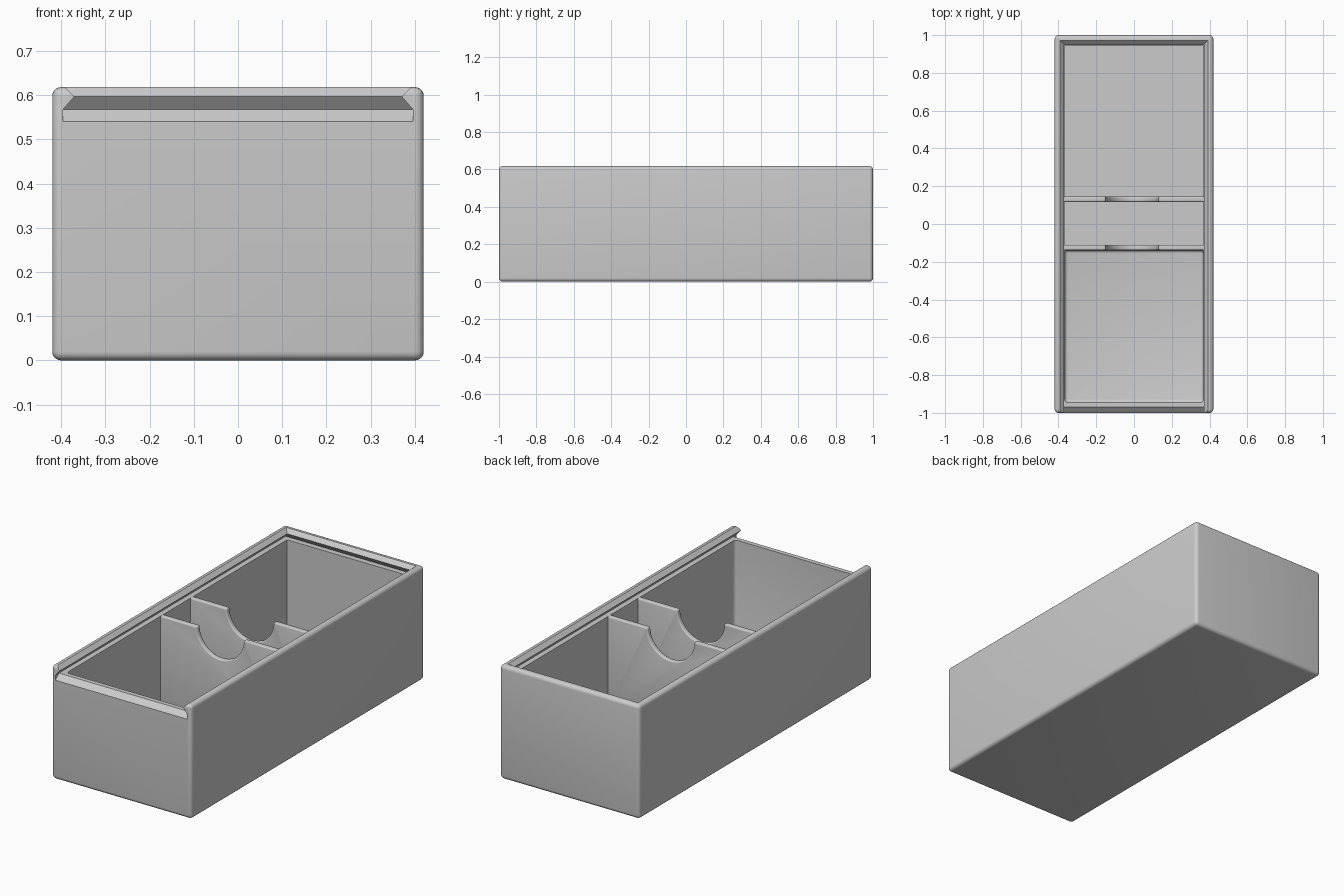
import bpy, bmesh, math

if "Cube" in bpy.data.objects:
    bpy.data.objects.remove(bpy.data.objects["Cube"], do_unlink=True)

GREY = (0.6, 0.6, 0.6, 1)
grey = bpy.data.materials.new("light grey")
grey.use_nodes = True
grey.diffuse_color = GREY
grey.node_tree.nodes["Principled BSDF"].inputs["Base Color"].default_value = GREY

LEDGE, FLOOR = 0.567, 0.04      # lid channel floor and cavity floor heights
HX, FRONT, BACK = 0.367, -0.945, 0.945   # cavity limits


def finish(name, bm):
    bmesh.ops.recalc_face_normals(bm, faces=bm.faces)
    mesh = bpy.data.meshes.new(name)
    bm.to_mesh(mesh)
    bm.free()
    mesh.materials.append(grey)
    ob = bpy.data.objects.new(name, mesh)
    bpy.context.collection.objects.link(ob)
    return ob


def loft(name, rings):
    """Closed solid through matching rings of points."""
    bm = bmesh.new()
    loops = [[bm.verts.new(p) for p in ring] for ring in rings]
    for a, b in zip(loops, loops[1:]):
        for i in range(len(a)):
            j = (i + 1) % len(a)
            bm.faces.new((a[i], a[j], b[j], b[i]))
    bm.faces.new(loops[0])
    bm.faces.new(loops[-1])
    return finish(name, bm)


def rect(hx, y0, y1, z):
    return [(-hx, y0, z), (hx, y0, z), (hx, y1, z), (-hx, y1, z)]


def block(name, hx, y0, y1, z0, z1):
    return loft(name, [rect(hx, y0, y1, z0), rect(hx, y0, y1, z1)])


def bevel(ob, width, segments):
    mod = ob.modifiers.new("rounding", "BEVEL")
    mod.width, mod.segments = width, segments
    mod.limit_method = "ANGLE"


def apply_all(ob):
    bpy.context.view_layer.update()
    graph = bpy.context.evaluated_depsgraph_get()
    mesh = bpy.data.meshes.new_from_object(ob.evaluated_get(graph))
    ob.modifiers.clear()
    ob.data = mesh


def smooth(ob):
    bpy.ops.object.select_all(action="DESELECT")
    ob.select_set(True)
    bpy.context.view_layer.objects.active = ob
    bpy.ops.object.shade_smooth_by_angle(angle=math.radians(30))


# Rounded outer body
body = block("box_body", 0.42, -1, 1, 0, 0.618)
bevel(body, 0.02, 5)
apply_all(body)

# Dovetail lid channel, open at the front and mitred at the back
channel = loft("channel_cutter", [
    rect(0.396, -1.1, 0.975, LEDGE),
    rect(0.37, -1.1, 0.95, 0.597),
    rect(0.4, -1.1, 0.98, 0.627)])

# Sloped lip on the front wall
lip = [(-1.02, 0.522), (-0.97, LEDGE), (-0.97, LEDGE + 0.001), (-1.02, LEDGE + 0.001)]
lip_cutter = loft("lip_cutter", [[(x, y, z) for y, z in lip] for x in (-0.396, 0.396)])

# Compartments; the front one has a filleted floor
front_cut = block("front_cutter", HX, FRONT, -0.138, FLOOR, 0.6)
bevel(front_cut, 0.018, 4)
rear_cut = block("rear_cutter", HX, -0.112, BACK, FLOOR, 0.58)
gap_cut = block("gap_cutter", HX, -0.16, -0.1, 0.1, 0.58)
apply_all(front_cut)

for cutter in (channel, lip_cutter, front_cut, rear_cut, gap_cut):
    mod = body.modifiers.new("cut", "BOOLEAN")
    mod.operation, mod.solver, mod.object = "DIFFERENCE", "EXACT", cutter
    apply_all(body)
    bpy.data.objects.remove(cutter, do_unlink=True)
smooth(body)


# Dividers with a half-round finger notch and softened edges
def divider(name, y):
    cx, r, steps, w = -0.01, 0.14, 32, 0.385
    arc = [(cx - r * math.cos(math.pi * i / steps),
            LEDGE - r * math.sin(math.pi * i / steps)) for i in range(steps + 1)]
    outline = [(-w, 0.03), (-w, LEDGE)] + arc + [(w, LEDGE), (w, 0.03)]
    ob = loft(name, [[(x, yy, z) for x, z in outline] for yy in (y - 0.014, y + 0.014)])
    bevel(ob, 0.008, 4)
    apply_all(ob)
    smooth(ob)


divider("front_divider", -0.125)
divider("rear_divider", 0.131)
